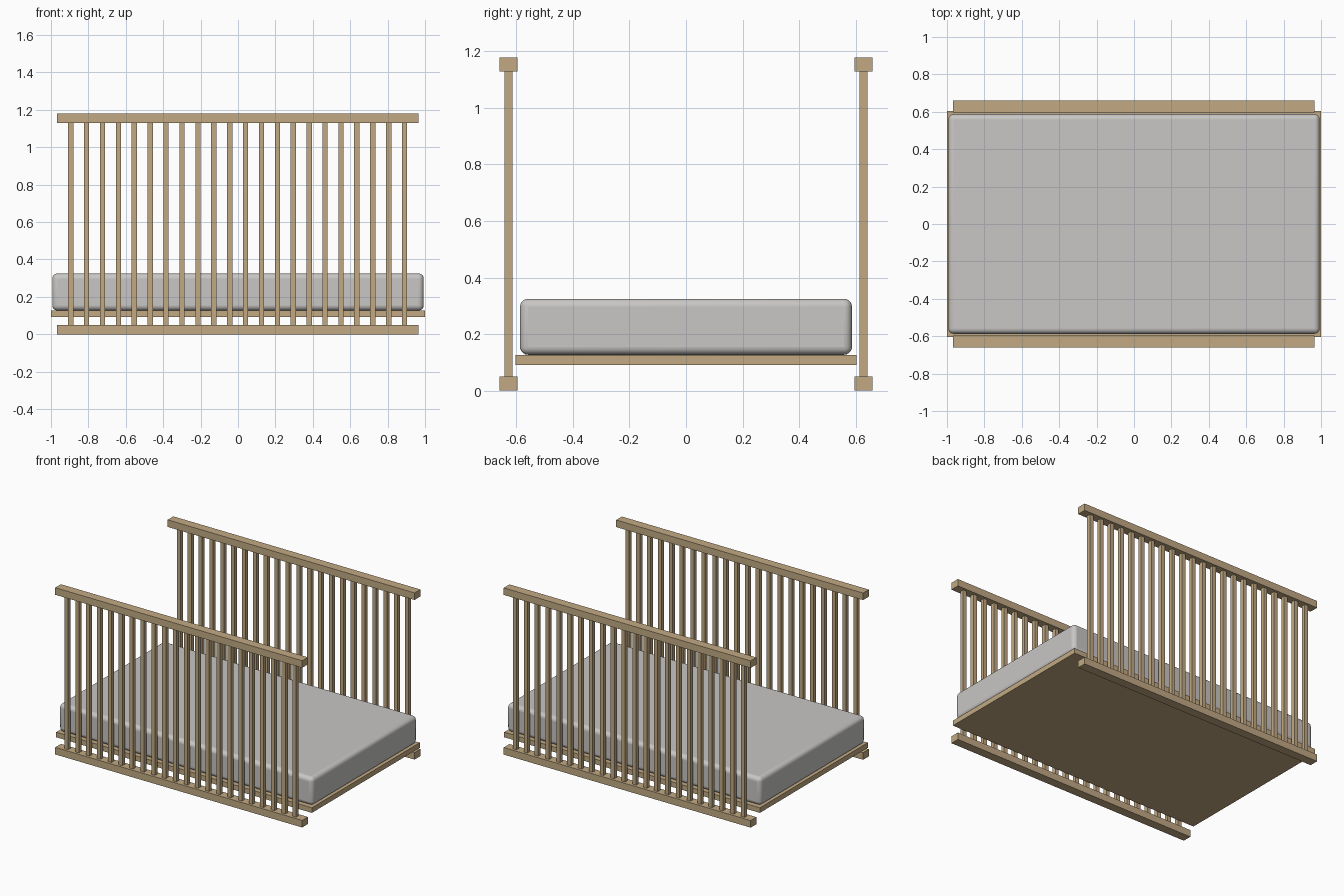
import bpy
import math

cube = bpy.data.objects.get("Cube")
if cube:
    bpy.data.objects.remove(cube, do_unlink=True)


def material(name, color):
    m = bpy.data.materials.new(name)
    m.use_nodes = True
    m.diffuse_color = color
    m.node_tree.nodes["Principled BSDF"].inputs["Base Color"].default_value = color
    return m


wood = material("light wood", (0.54, 0.40, 0.23, 1))
fabric = material("pale grey fabric", (0.58, 0.57, 0.56, 1))


def box(name, center, size, mat):
    bpy.ops.mesh.primitive_cube_add(size=1, location=center)
    ob = bpy.context.object
    ob.name = name
    ob.scale = size
    bpy.ops.object.transform_apply(location=False, rotation=False, scale=True)
    ob.data.materials.append(mat)
    return ob


# Base board and rounded mattress
box("base_board", (0, 0, 0.109), (2, 1.206, 0.036), wood)
mattress = box("mattress", (0, 0, 0.226), (1.986, 1.174, 0.198), fabric)
bevel = mattress.modifiers.new("rounded edges", "BEVEL")
bevel.width = 0.028
bevel.segments = 5
bpy.ops.object.shade_smooth_by_angle(angle=math.radians(40))

# Side railings: top and bottom rails joined by evenly spaced slats
SLATS = 22
SPACING = 0.085
for side, y in (("front", -0.628), ("back", 0.628)):
    box(side + "_bottom_rail", (-0.002, y, 0.025), (1.932, 0.064, 0.05), wood)
    box(side + "_top_rail", (-0.002, y, 1.154), (1.932, 0.064, 0.05), wood)
    for i in range(SLATS):
        x = (i - (SLATS - 1) / 2) * SPACING - 0.002
        box(f"{side}_slat_{i + 1}", (x, y, 0.59), (0.028, 0.028, 1.08), wood)
